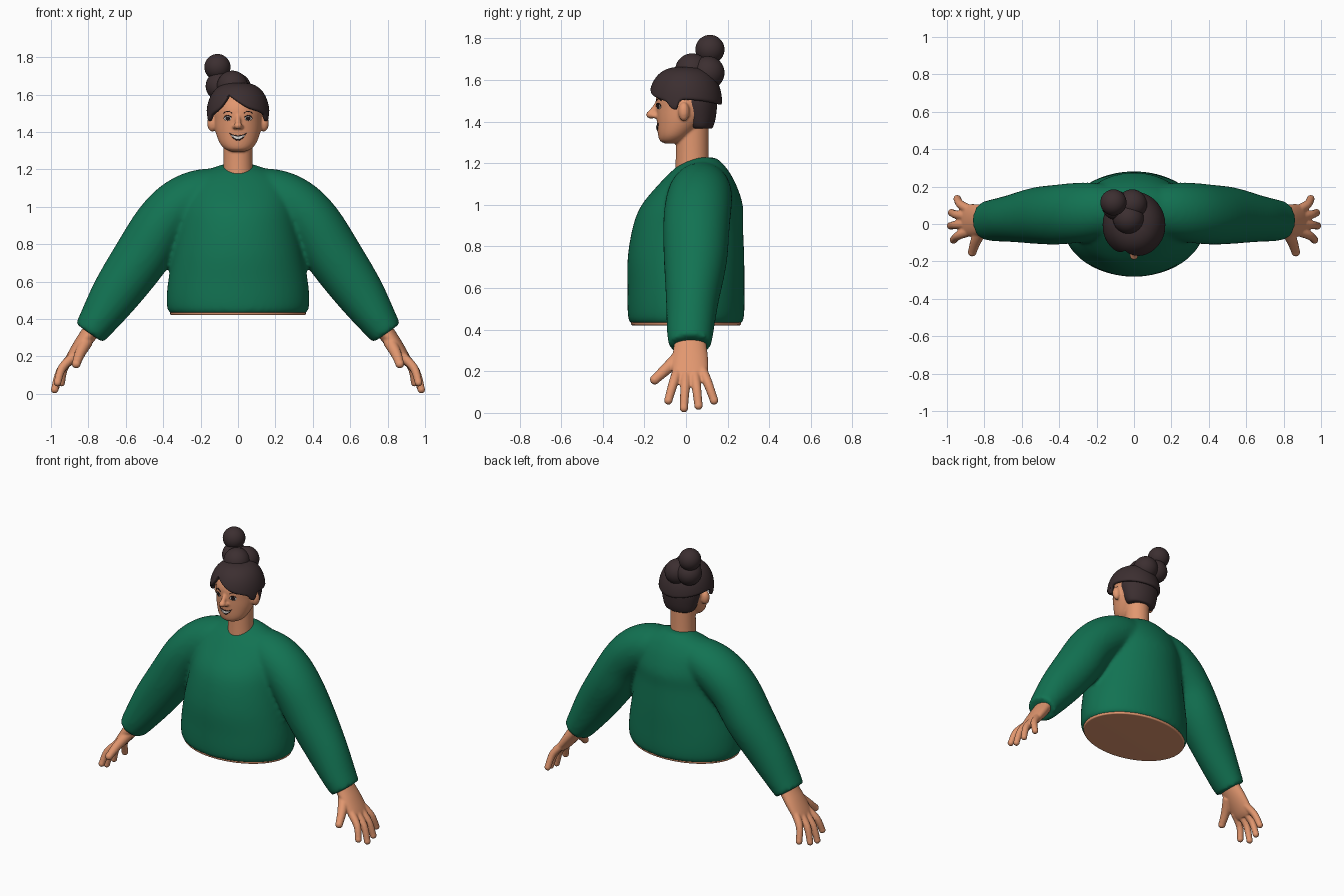
import bpy, bmesh, math
from mathutils import Vector, Matrix
from mathutils.bvhtree import BVHTree

if "Cube" in bpy.data.objects:
    bpy.data.objects.remove(bpy.data.objects["Cube"])


def material(name, rgb):
    m = bpy.data.materials.new(name)
    m.use_nodes = True
    m.diffuse_color = (*rgb, 1)
    m.node_tree.nodes["Principled BSDF"].inputs["Base Color"].default_value = (*rgb, 1)
    return m


SKIN = material("warm skin", (0.76, 0.31, 0.16))
GREEN = material("green knit", (0.006, 0.17, 0.085))
HAIR = material("dark brown hair", (0.045, 0.028, 0.03))
INK = material("dark face details", (0.02, 0.011, 0.011))
WHITE = material("white", (0.8, 0.76, 0.72))


def spline(pts, n=5):
    """Smooth curve through tuples of any length."""
    pts = [Vector(p) for p in pts]
    out = []
    for i in range(len(pts) - 1):
        a, b, c, d = pts[max(i - 1, 0)], pts[i], pts[i + 1], pts[min(i + 2, len(pts) - 1)]
        for k in range(n):
            t = k / n
            out.append(b + (c - a) * (t / 2) + (a * 2 - b * 5 + c * 4 - d) * (t * t / 2)
                       + (b * 3 - a - c * 3 + d) * (t ** 3 / 2))
    return out + [pts[-1]]


def tube(bm, pts, axis=None, seg=40):
    """Loft ellipses along (x, y, z, radius across, radius in y)."""
    path = spline(pts)
    rings = []
    for i, p in enumerate(path):
        d = axis or (path[min(i + 1, len(path) - 1)].xyz - path[max(i - 1, 0)].xyz).normalized()
        v = Vector((0, 1, 0))
        v = (v - d * v.dot(d)).normalized()
        u = v.cross(d)
        rings.append([bm.verts.new(Vector(p[:3]) + u * p[3] * math.cos(a) + v * p[4] * math.sin(a))
                      for a in (2 * math.pi * k / seg for k in range(seg))])
    for r, s in zip(rings, rings[1:]):
        for k in range(seg):
            bm.faces.new((r[k], r[(k + 1) % seg], s[(k + 1) % seg], s[k]))
    bm.faces.new(rings[0])
    bm.faces.new(rings[-1])


def stack(bm, sections):
    """Loft level ellipses given as (z, y centre, x radius, y radius)."""
    tube(bm, [(0, cy, z, rx, ry) for z, cy, rx, ry in sections], Vector((0, 0, 1)), 56)


def ball(bm, centre, size):
    bmesh.ops.create_uvsphere(bm, u_segments=32, v_segments=18, radius=1,
                              matrix=Matrix.Translation(centre) @ Matrix.Diagonal((*size, 1)))


def finish(bm, name, mat, voxel=0, relax=0):
    bmesh.ops.recalc_face_normals(bm, faces=bm.faces)
    mesh = bpy.data.meshes.new(name)
    bm.to_mesh(mesh)
    bm.free()
    mesh.materials.append(mat)
    ob = bpy.data.objects.new(name, mesh)
    bpy.context.collection.objects.link(ob)
    bpy.ops.object.select_all(action='DESELECT')
    ob.select_set(True)
    bpy.context.view_layer.objects.active = ob
    bpy.ops.object.shade_smooth_by_angle(angle=math.radians(50))
    if voxel:
        m = ob.modifiers.new("blend", 'REMESH')
        m.mode, m.voxel_size, m.use_smooth_shade = 'VOXEL', voxel, True
        m = ob.modifiers.new("relax", 'SMOOTH')
        m.factor, m.iterations = 0.5, relax
    return ob


# Sweater: torso and both sleeves blended together
bm = bmesh.new()
stack(bm, [(.428, 0, .36, .262), (.445, 0, .375, .276), (.5, 0, .382, .281), (.6, 0, .374, .281),
           (.75, 0, .348, .28), (.9, .01, .32, .264), (1, .03, .305, .243), (1.1, .055, .28, .185),
           (1.17, .07, .22, .13), (1.21, .08, .13, .085), (1.228, .09, .08, .05)])
for s in (-1, 1):
    tube(bm, [(s * x, y, z, a, b) for x, y, z, a, b in (
        (.05, .08, 1.09, .12, .12), (.2, .07, 1.06, .14, .15), (.31, .06, 1, .15, .16),
        (.41, .05, .9, .15, .16), (.515, .045, .735, .15, .152), (.65, .03, .54, .132, .127),
        (.75, .02, .39, .103, .112), (.795, .02, .325, .088, .103))])
finish(bm, "sweater", GREEN, .013, 10)

# Closed underside of the body
bm = bmesh.new()
stack(bm, [(.421, 0, .345, .25), (.425, 0, .362, .264), (.46, 0, .364, .266)])
finish(bm, "torso_base", SKIN)

# Hands: palm, four fingers and a thumb
FINGERS = [((.88, -.04, .2), (.965, -.085, .06)), ((.885, 0, .2), (.98, -.01, .023)),
           ((.885, .04, .2), (.975, .06, .035)), ((.875, .075, .21), (.945, .135, .06))]
for side, s in (("left", 1), ("right", -1)):
    flip = Vector((s, 1, 1))
    bm = bmesh.new()
    tube(bm, [(s * x, .02, z, a, b) for x, z, a, b in (
        (.74, .41, .05, .07), (.79, .33, .046, .078), (.84, .26, .041, .086),
        (.89, .19, .031, .085), (.912, .16, .02, .07))])
    for base, tip in FINGERS:
        base, tip = Vector(base), Vector(tip)
        mid = (base + tip) / 2 + Vector((.018, 0, .008))
        tube(bm, [(*(p * flip), r, r) for p, r in ((base, .026), (mid, .023), (tip, .02))], seg=16)
        ball(bm, tip * flip, (.021,) * 3)
    tube(bm, [(s * .81, -.02, .28, .036, .036), (s * .845, -.09, .215, .029, .029),
              (s * .865, -.15, .16, .023, .023)], seg=16)
    ball(bm, (s * .865, -.15, .16), (.024,) * 3)
    finish(bm, side + "_hand", SKIN, .006, 4)

# Head with neck, nose and ears
bm = bmesh.new()
stack(bm, [(1.295, -.07, .035, .03), (1.308, -.065, .068, .06), (1.34, -.05, .097, .085),
           (1.4, -.02, .12, .12), (1.46, 0, .129, .143), (1.52, 0, .128, .143),
           (1.57, 0, .108, .122), (1.61, 0, .06, .07)])
stack(bm, [(1.14, .03, .08, .082), (1.25, .03, .077, .079), (1.42, .03, .077, .079)])
tube(bm, [(0, -.125, 1.505, .012, .012), (0, -.148, 1.465, .014, .016),
          (0, -.166, 1.437, .018, .018)], seg=16)
ball(bm, (0, -.168, 1.434), (.022, .024, .02))
for s in (-1, 1):
    ball(bm, (s * .015, -.148, 1.428), (.015, .018, .013))
    ball(bm, (s * .137, -.01, 1.448), (.028, .027, .046))
head = finish(bm, "head", SKIN, .006, 4)

# Face details laid on the surface of the head
deps = bpy.context.evaluated_depsgraph_get()
surface = BVHTree.FromObject(head, deps)


def face_patch(name, mat, cx, half, top, bottom, lift):
    """Patch between two height curves of u in -1..1, wrapped on the face."""
    bm = bmesh.new()
    cols, rows = 20, 5
    grid = []
    for i in range(cols + 1):
        u = -math.cos(math.pi * i / cols) * .998
        col = []
        for j in range(rows + 1):
            x, z = cx + half * u, bottom(u) + (top(u) - bottom(u)) * j / rows
            hit = surface.ray_cast(Vector((x, -1, z)), Vector((0, 1, 0)))[0]
            col.append(bm.verts.new((x, hit.y - lift, z)))
        grid.append(col)
    for a, b in zip(grid, grid[1:]):
        for j in range(rows):
            bm.faces.new((a[j], b[j], b[j + 1], a[j + 1]))
    ob = finish(bm, name, mat)
    m = ob.modifiers.new("thickness", 'SOLIDIFY')
    m.thickness = .003
    m.offset = 0


def arc(u):
    return math.sqrt(max(0, 1 - u * u))


for side, s in (("left", 1), ("right", -1)):
    x, z = s * .055, 1.472
    face_patch(side + "_eye_white", WHITE, x, .018, lambda u: z + .014 * arc(u),
               lambda u: z - .012 * arc(u), .002)
    face_patch(side + "_pupil", INK, x, .011, lambda u: z + .012 * arc(u),
               lambda u: z - .01 * arc(u), .004)
    face_patch(side + "_eyelash", INK, x, .021, lambda u: z + .002 + .016 * arc(u),
               lambda u: z - .002 + .015 * arc(u), .005)
    face_patch(side + "_eyebrow", INK, x, .022, lambda u: z + .04 - .008 * u * u,
               lambda u: z + .036 - .009 * u * u, .003)
face_patch("mouth", INK, 0, .046, lambda u: 1.382 + .012 * u * u,
           lambda u: 1.354 + .04 * u * u, .002)
face_patch("teeth", WHITE, 0, .037, lambda u: 1.377 + .008 * u * u,
           lambda u: 1.361 + .023 * u * u, .004)

# Hair cap with a side parting, swept fringe and sideburns
HAIRLINE = [(-20, 1.588), (0, 1.556), (20, 1.525), (45, 1.505), (58, 1.492), (66, 1.465),
            (75, 1.46), (83, 1.5), (110, 1.5), (180, 1.48), (250, 1.5), (277, 1.5),
            (285, 1.46), (294, 1.465), (302, 1.488), (320, 1.515), (332, 1.55), (340, 1.588)]
bm = bmesh.new()
rings = []
for a, h in spline(HAIRLINE, 6)[:-1]:
    a = math.radians(a)
    reach = math.acos((h - 1.49) / .152)
    column = []
    for j in range(1, 15):
        t = reach * j / 14
        r = math.sin(t) ** .62
        column.append(bm.verts.new((.147 * r * math.sin(a), -.003 - .156 * r * math.cos(a),
                                    1.49 + .152 * math.cos(t))))
    rings.append(column)
for a, b in zip(rings, rings[1:] + rings[:1]):
    for j in range(13):
        bm.faces.new((a[j], a[j + 1], b[j + 1], b[j]))
bm.faces.new([c[0] for c in rings])
cap = finish(bm, "hair_cap", HAIR)
m = cap.modifiers.new("thickness", 'SOLIDIFY')
m.thickness, m.offset = .022, -1
m = cap.modifiers.new("rounding", 'SUBSURF')
m.levels = m.render_levels = 1

# Hair on the back of the head
bm = bmesh.new()
stack(bm, [(1.366, .07, .075, .05), (1.375, .066, .1, .064), (1.42, .058, .118, .085),
           (1.5, .05, .132, .1), (1.57, .05, .115, .09)])
finish(bm, "back_hair", HAIR)

# Stacked buns
for name, centre, r in (("front_bun", (-.03, .03, 1.645), .083), ("side_bun", (-.095, .1, 1.645), .078),
                        ("back_bun", (-.01, .105, 1.635), .08), ("top_bun", (-.11, .115, 1.747), .07)):
    bm = bmesh.new()
    ball(bm, centre, (r, r, r))
    finish(bm, name, HAIR)
